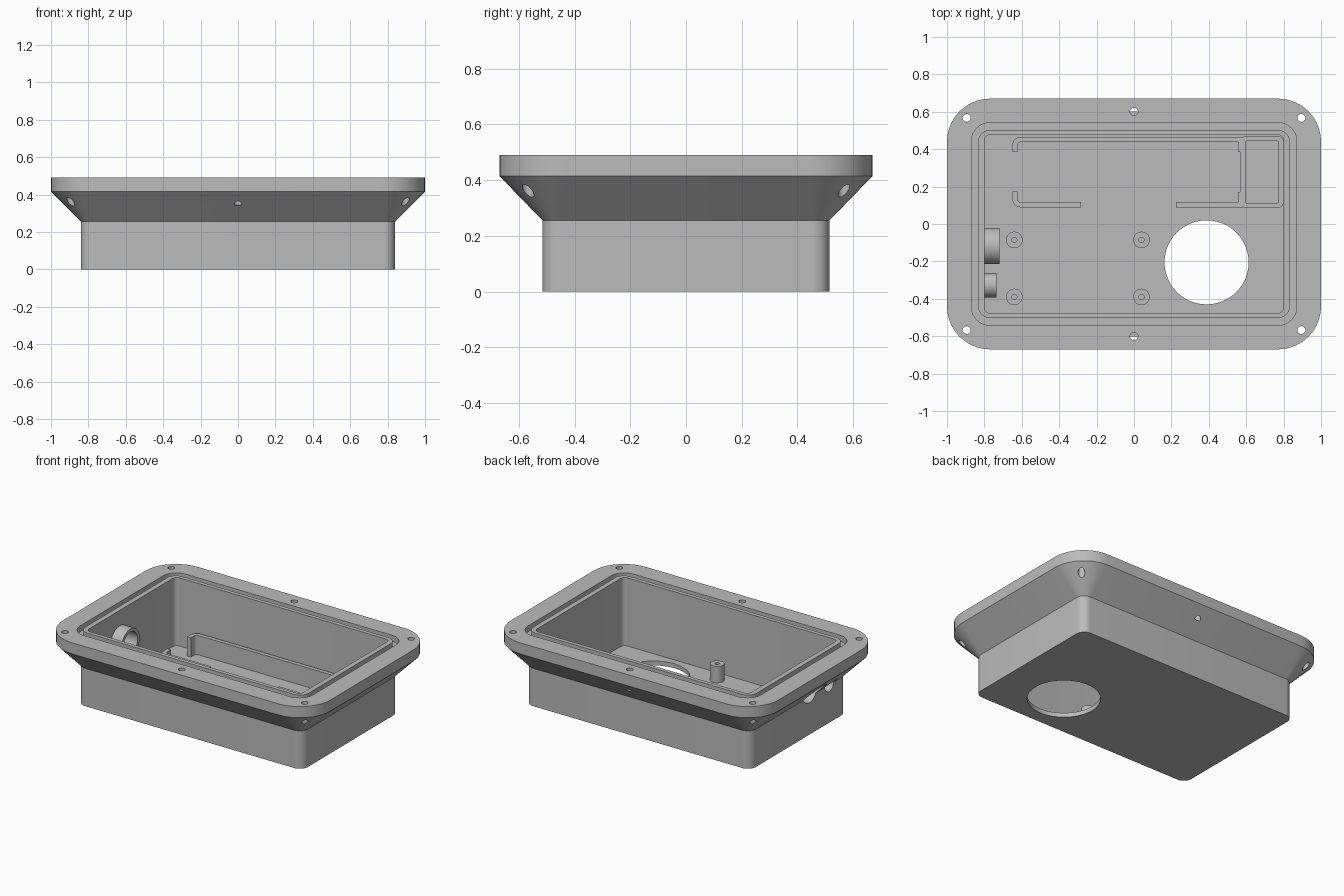
import bpy, bmesh, math
from mathutils import Vector, Matrix

if "Cube" in bpy.data.objects:
    bpy.data.objects.remove(bpy.data.objects["Cube"])

grey = bpy.data.materials.new("plain grey")
grey.diffuse_color = (0.5, 0.5, 0.5, 1)
grey.use_nodes = True
grey.node_tree.nodes["Principled BSDF"].inputs["Base Color"].default_value = grey.diffuse_color


def rounded(hx, hy, r, z, cx=0, cy=0, n=10):
    """Rounded rectangle ring, counter-clockwise."""
    pts = []
    for k, (sx, sy) in enumerate([(1, 1), (-1, 1), (-1, -1), (1, -1)]):
        for i in range(n + 1):
            a = math.pi / 2 * (k + i / n)
            pts.append(Vector((cx + sx * (hx - r) + r * math.cos(a),
                               cy + sy * (hy - r) + r * math.sin(a), z)))
    return pts


def circle(r, z, n=48):
    return [Vector((r * math.cos(2 * math.pi * i / n),
                    r * math.sin(2 * math.pi * i / n), z)) for i in range(n)]


def loft(name, rings, closed=False, matrix=None):
    """Skin matching rings; cap the ends, or join last to first when closed."""
    bm = bmesh.new()
    vs = [[bm.verts.new(p) for p in ring] for ring in rings]
    pairs = list(zip(vs, vs[1:])) + ([(vs[-1], vs[0])] if closed else [])
    for a, b in pairs:
        n = len(a)
        for i in range(n):
            j = (i + 1) % n
            bm.faces.new((a[i], a[j], b[j], b[i]))
    if not closed:
        bm.faces.new(vs[0][::-1])
        bm.faces.new(vs[-1])
    if matrix:
        bm.transform(matrix)
    bmesh.ops.recalc_face_normals(bm, faces=bm.faces[:])
    me = bpy.data.meshes.new(name)
    bm.to_mesh(me)
    bm.free()
    me.materials.append(grey)
    ob = bpy.data.objects.new(name, me)
    bpy.context.collection.objects.link(ob)
    return ob


def tube(name, r_out, r_in, length, matrix):
    return loft(name, [circle(r_out, 0), circle(r_out, length),
                       circle(r_in, length), circle(r_in, 0)], True, matrix)


def rib(name, path, z0, z1, t=0.028):
    """Upright wall of thickness t along a centreline."""
    pts = [Vector(p) for p in path]
    left, right = [], []
    for i, p in enumerate(pts):
        d = (pts[min(i + 1, len(pts) - 1)] - pts[max(i - 1, 0)]).normalized()
        side = Vector((-d.y, d.x)) * t / 2
        left.append(p + side)
        right.append(p - side)
    outline = left + right[::-1]
    return loft(name, [[Vector((p.x, p.y, z)) for p in outline] for z in (z0, z1)])


def bend(cx, cy, r, a0, a1, n=6):
    return [(cx + r * math.cos(math.radians(a0 + (a1 - a0) * i / n)),
             cy + r * math.sin(math.radians(a0 + (a1 - a0) * i / n))) for i in range(n + 1)]


FLOOR, RIB_TOP, RIM = 0.03, 0.16, 0.49
TO_X = Matrix.Rotation(math.pi / 2, 4, 'Y')

# Tray: lower box, flared flange, seal groove, lip and cavity
tray = loft("tray", [
    rounded(0.84, 0.515, 0.06, 0),
    rounded(0.84, 0.515, 0.06, 0.255),
    rounded(1.0, 0.67, 0.23, 0.415),
    rounded(1.0, 0.67, 0.23, RIM),
    rounded(0.87, 0.542, 0.10, RIM),
    rounded(0.87, 0.542, 0.10, 0.45),
    rounded(0.834, 0.503, 0.065, 0.45),
    rounded(0.834, 0.503, 0.065, RIM),
    rounded(0.80, 0.476, 0.03, RIM),
    rounded(0.80, 0.476, 0.03, FLOOR)])

# Cutters: screw holes, floor opening, side wall ports
cutters = []


def drill(r, length, matrix):
    cutters.append(loft("cutter", [circle(r, 0), circle(r, length)], False, matrix))


for sx in (-1, 1):
    for sy in (-1, 1):
        drill(0.021, 0.4, Matrix.Translation((sx * 0.895, sy * 0.567, 0.2)))
for sy in (-1, 1):
    drill(0.021, 0.3, Matrix.Translation((0, sy * 0.6, 0.343)))
drill(0.225, 0.2, Matrix.Translation((0.388, -0.205, -0.1)))

PORTS = [("large_port_boss", -0.118, 0.29, 0.097, 0.075, 0.08),
         ("small_port_boss", -0.328, 0.255, 0.065, 0.045, 0.065)]
for name, y, z, r_out, r_in, length in PORTS:
    drill(r_in, 0.4, Matrix.Translation((-1.15, y, z)) @ TO_X)
    tube(name, r_out, r_in, length, Matrix.Translation((-0.80, y, z)) @ TO_X)

bpy.context.view_layer.objects.active = tray
for c in cutters:
    mod = tray.modifiers.new("hole", 'BOOLEAN')
    mod.operation, mod.solver, mod.object = 'DIFFERENCE', 'EXACT', c
    bpy.ops.object.modifier_apply(modifier=mod.name)
    bpy.data.objects.remove(c)

# Screw posts
for x in (-0.64, 0.04):
    for y in (-0.085, -0.39):
        tube("screw_post", 0.044, 0.014, 0.11, Matrix.Translation((x, y, FLOOR)))

# Retaining ribs on the floor
rib("back_rib", [(-0.636, 0.385)] + bend(-0.606, 0.422, 0.03, 180, 90) + [(0.58, 0.452)],
    FLOOR, RIB_TOP)
rib("left_front_rib", [(-0.636, 0.175)] + bend(-0.606, 0.133, 0.03, 180, 270) + [(-0.283, 0.103)],
    FLOOR, RIB_TOP)
rib("right_front_rib", [(0.225, 0.103), (0.58, 0.103)], FLOOR, RIB_TOP)
for y0, y1 in ((0.385, 0.445), (0.11, 0.17)):
    rib("rib_stop", [(0.566, y0), (0.566, y1)], FLOOR, RIB_TOP, 0.018)

# Small side compartment
loft("compartment_wall", [rounded(hx, hy, r, z, 0.684, 0.278, 5) for hx, hy, r, z in (
    (0.116, 0.192, 0.03, FLOOR), (0.116, 0.192, 0.03, RIB_TOP),
    (0.089, 0.165, 0.008, RIB_TOP), (0.089, 0.165, 0.008, FLOOR))], True)

# Smooth the curved surfaces, keep the edges crisp
for ob in bpy.context.scene.objects:
    ob.select_set(True)
bpy.ops.object.shade_smooth_by_angle(angle=math.radians(30))
